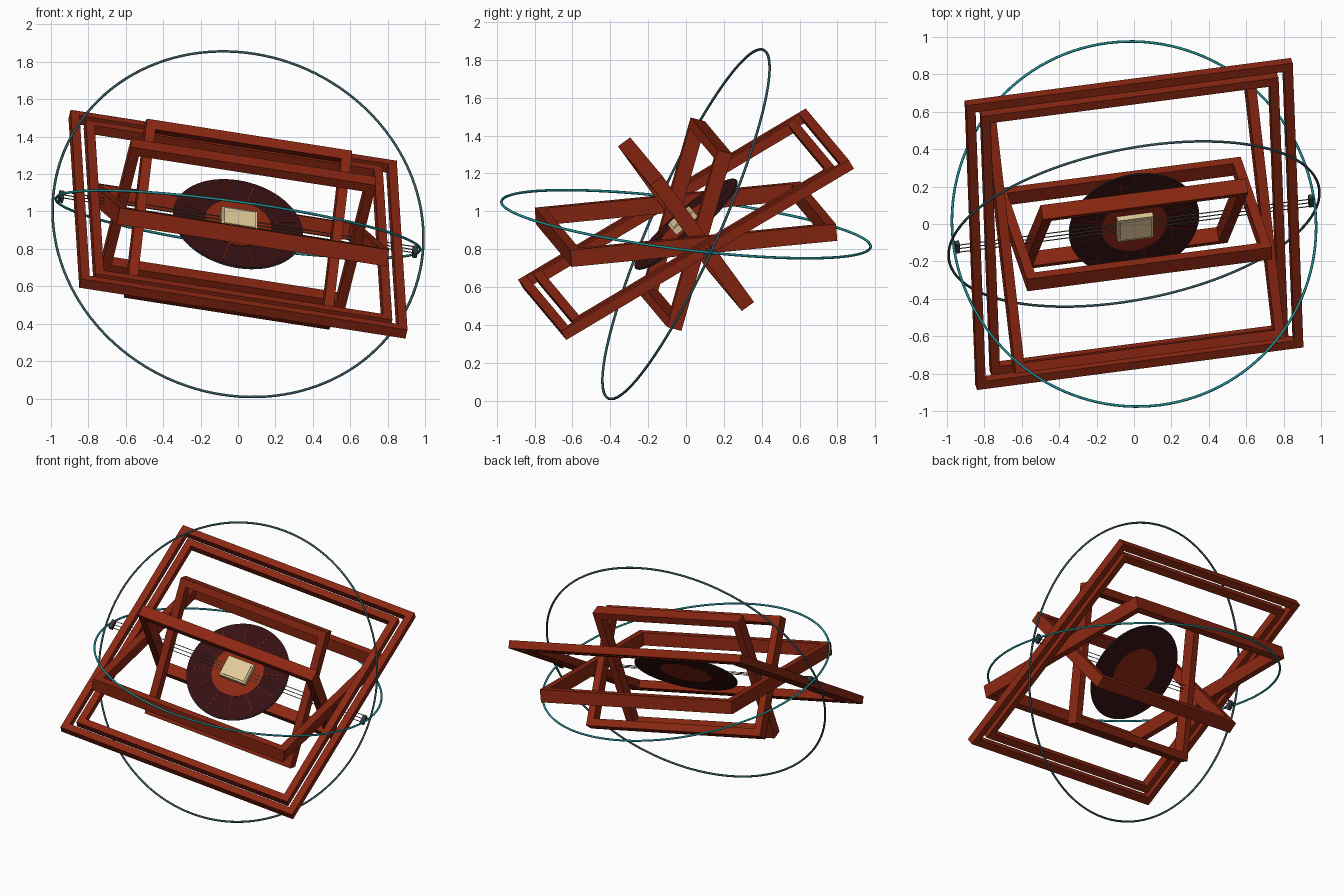
import bpy, bmesh, math
from mathutils import Matrix, Vector

if "Cube" in bpy.data.objects:
    bpy.data.objects.remove(bpy.data.objects["Cube"])

CENTRE = Vector((0, 0, 0.932))
U = Vector((0.98, 0.128, -0.153)).normalized()      # shared tilt axis
V = (Vector((0, 1, 0)) - U * U.y).normalized()
W = U.cross(V)

def material(name, rgb):
    m = bpy.data.materials.new(name)
    m.diffuse_color = (*rgb, 1)
    m.use_nodes = True
    m.node_tree.nodes["Principled BSDF"].inputs["Base Color"].default_value = m.diffuse_color
    return m

RED = material("rust_red", (0.26, 0.020, 0.006))
DARK = material("dark_maroon", (0.035, 0.005, 0.006))
TAN = material("tan", (0.75, 0.58, 0.32))
TEAL = material("teal", (0.015, 0.29, 0.31))
SLATE = material("slate", (0.035, 0.095, 0.11))
GREY = material("charcoal", (0.04, 0.045, 0.05))
WIRE = material("olive_wire", (0.16, 0.13, 0.07))

def pose(angle):
    """Local x = tilt axis, y = in-plane direction, z = plane normal."""
    a = math.radians(angle)
    d = V * math.cos(a) + W * math.sin(a)
    n = W * math.cos(a) - V * math.sin(a)
    m = Matrix((U, d, n)).transposed().to_4x4()
    m.translation = CENTRE
    return m

def finish(name, bm, mat, angle):
    me = bpy.data.meshes.new(name)
    bmesh.ops.recalc_face_normals(bm, faces=bm.faces)
    bm.to_mesh(me)
    bm.free()
    me.materials.append(mat)
    ob = bpy.data.objects.new(name, me)
    ob.matrix_world = pose(angle)
    bpy.context.collection.objects.link(ob)
    return ob

def add_box(bm, c, size, spin=0):
    m = Matrix.Rotation(spin, 4, 'Z') @ Matrix.Translation(c) @ Matrix.Diagonal((*size, 1))
    bmesh.ops.create_cube(bm, size=1, matrix=m)

def frame(name, angle, hx, hy, width, depth):
    """Rectangular frame made by joining an outer and an inner loop."""
    bm = bmesh.new()
    loops = []
    for ix, z in ((0, -depth / 2), (0, depth / 2), (width, depth / 2), (width, -depth / 2)):
        x, y = hx - ix, hy - ix
        loops.append([bm.verts.new((sx * x, sy * y, z))
                      for sx, sy in ((-1, -1), (1, -1), (1, 1), (-1, 1))])
    for k in range(4):
        a, b = loops[k], loops[(k + 1) % 4]
        for i in range(4):
            j = (i + 1) % 4
            bm.faces.new((a[i], a[j], b[j], b[i]))
    finish(name, bm, RED, angle)

def ring(name, angle, radius, tube, mat, segs=128, sides=8):
    bm = bmesh.new()
    rows = []
    for i in range(segs):
        t = 2 * math.pi * i / segs
        row = []
        for k in range(sides):
            p = 2 * math.pi * k / sides
            r = radius + tube * math.cos(p)
            row.append(bm.verts.new((r * math.cos(t), r * math.sin(t), tube * math.sin(p))))
        rows.append(row)
    for i in range(segs):
        a, b = rows[i], rows[(i + 1) % segs]
        for k in range(sides):
            f = bm.faces.new((a[k], b[k], b[(k + 1) % sides], a[(k + 1) % sides]))
            f.smooth = True
    finish(name, bm, mat, angle)

def disc(name, angle, radius, thick, mat):
    bm = bmesh.new()
    bmesh.ops.create_cone(bm, cap_ends=True, segments=64, radius1=radius,
                          radius2=radius, depth=thick)
    finish(name, bm, mat, angle)

# Nested rectangular frames, each turned about the shared axis
frame("outer_frame", 30, 0.89, 0.885, 0.048, 0.055)
frame("second_frame", 30, 0.81, 0.805, 0.048, 0.055)
frame("level_frame", 4.5, 0.735, 0.71, 0.052, 0.09)
frame("leaning_frame", -54.5, 0.668, 0.42, 0.052, 0.08)
frame("upright_frame", 74, 0.56, 0.49, 0.052, 0.08)

# Thin orbit rings
ring("upright_ring", 65, 1.008, 0.007, SLATE)
ring("level_ring", -7, 0.983, 0.007, TEAL)

# Central disc with red hub and fine rim
DISC = 40.5
disc("disc", DISC, 0.35, 0.012, DARK)
disc("hub_plate", DISC, 0.18, 0.018, RED)
ring("disc_rim", DISC, 0.352, 0.004, GREY, 64, 6)

# Fine spokes on the disc
bm = bmesh.new()
for i in range(12):
    add_box(bm, (0.25, 0, 0.007), (0.15, 0.004, 0.004), math.tau * (i + 0.5) / 12)
finish("disc_spokes", bm, RED, DISC)

# Box on the hub with a raised lid
bm = bmesh.new()
add_box(bm, (0, 0, 0.026), (0.195, 0.15, 0.036))
add_box(bm, (0, 0, 0.047), (0.17, 0.125, 0.006))
finish("centre_box", bm, TAN, DISC)

# Wires to both sides and end clamps on the rings
bm = bmesh.new()
for s in (-1, 1):
    for y in (-0.025, 0, 0.025):
        add_box(bm, (s * 0.53, y, 0.014), (0.86, 0.004, 0.004))
finish("wires", bm, WIRE, DISC)
bm = bmesh.new()
for s in (-1, 1):
    add_box(bm, (s * 0.965, 0, 0), (0.025, 0.06, 0.035))
finish("end_clamps", bm, GREY, DISC)
